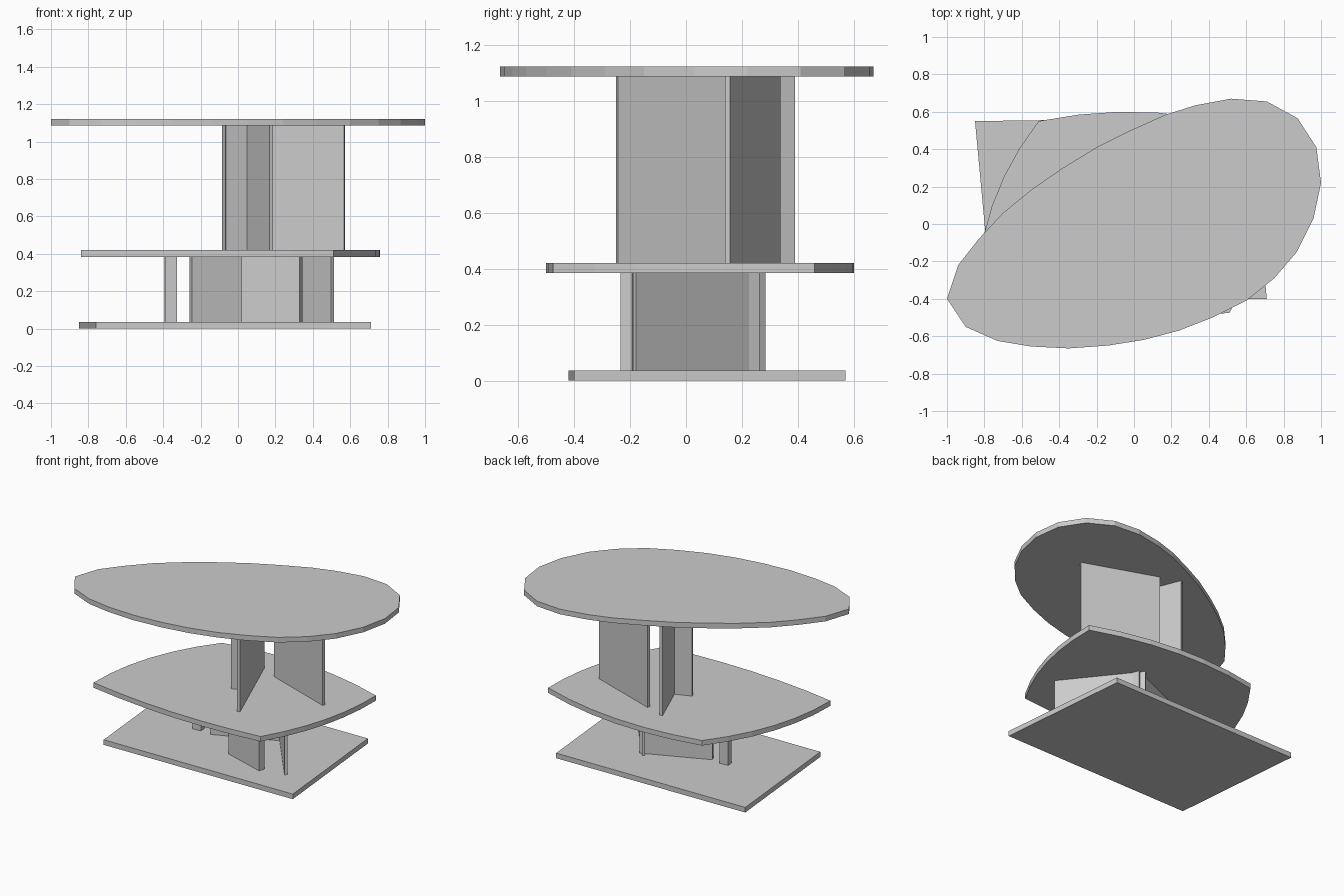
import bpy
import bmesh
from mathutils import Vector

old_cube = bpy.data.objects.get("Cube")
if old_cube:
    bpy.data.objects.remove(old_cube, do_unlink=True)

# Single plain grey for every part
grey = bpy.data.materials.new("plain_grey")
grey.use_nodes = True
colour = (0.6, 0.6, 0.6, 1)
grey.diffuse_color = colour
grey.node_tree.nodes["Principled BSDF"].inputs["Base Color"].default_value = colour

THICK = 0.036
BASE_TOP = THICK
MIDDLE_TOP = 0.42
TOTAL_HEIGHT = 1.122


def prism(name, outline, bottom, top):
    """Extrude a flat outline straight up between two heights."""
    bm = bmesh.new()
    face = bm.faces.new([bm.verts.new((x, y, bottom)) for x, y in outline])
    raised = bmesh.ops.extrude_face_region(bm, geom=[face])
    verts = [v for v in raised["geom"] if isinstance(v, bmesh.types.BMVert)]
    bmesh.ops.translate(bm, verts=verts, vec=(0, 0, top - bottom))
    bmesh.ops.recalc_face_normals(bm, faces=bm.faces)
    mesh = bpy.data.meshes.new(name)
    bm.to_mesh(mesh)
    bm.free()
    mesh.materials.append(grey)
    obj = bpy.data.objects.new(name, mesh)
    bpy.context.collection.objects.link(obj)
    return obj


def panel(name, start, end, thickness, bottom, top):
    """Upright board whose thickness lies to the left of start -> end."""
    a, b = Vector(start), Vector(end)
    along = (b - a).normalized()
    side = Vector((-along.y, along.x)) * thickness
    return prism(name, [a, b, b + side, a + side], bottom, top)


def bowed_outline(corners, bulges, steps=6):
    """Polygon whose sides bow outwards; corners run anticlockwise."""
    points = []
    for i, bulge in enumerate(bulges):
        a, b = Vector(corners[i]), Vector(corners[(i + 1) % len(corners)])
        along = (b - a).normalized()
        outward = Vector((along.y, -along.x))
        for step in range(steps):
            t = step / steps
            points.append(a.lerp(b, t) + outward * bulge * 4 * t * (1 - t))
    return points


# Base board: slightly skewed rectangle
prism("base_board", [(-.85, .55), (-.76, -.42), (.71, -.4), (.62, .57)], 0, BASE_TOP)

# Middle shelf: four corners joined by shallow arcs
middle = bowed_outline([(-.84, -.42), (.51, -.475), (.76, .46), (-.51, .55)],
                       [.05, .07, .09, .09])
prism("middle_shelf", middle, MIDDLE_TOP - THICK, MIDDLE_TOP)

# Table top: lopsided oval
oval = [(-1, -.4), (-.9, -.55), (-.73, -.625), (-.55, -.655), (-.35, -.665),
        (-.14, -.65), (.05, -.62), (.24, -.57), (.42, -.5), (.6, -.41),
        (.75, -.29), (.87, -.15), (.96, .03), (1, .22), (.975, .41),
        (.875, .565), (.71, .655), (.52, .67), (.33, .635), (.17, .585),
        (-.02, .5), (-.2, .41), (-.38, .3), (-.54, .19), (-.7, .06),
        (-.83, -.08), (-.94, -.22)]
prism("table_top", oval, TOTAL_HEIGHT - THICK, TOTAL_HEIGHT)

# Lower supports between base and middle shelf
lower = (BASE_TOP, MIDDLE_TOP - THICK)
panel("lower_front_panel", (.02, -.135), (.33, -.235), .045, *lower)
panel("lower_back_panel", (-.245, .04), (.196, .226), .04, *lower)
panel("lower_cross_panel", (.513, -.178), (.145, .285), .019, *lower)
panel("lower_left_block", (-.39, .045), (-.325, .05), .045, *lower)

# Upper supports between middle shelf and table top
upper = (MIDDLE_TOP, TOTAL_HEIGHT - THICK)
panel("upper_long_panel", (.187, -.243), (-.066, .39), .02, *upper)
panel("upper_right_panel", (.06, .32), (.567, .14), .019, *upper)
panel("upper_short_panel", (-.063, .012), (.05, .055), .022, *upper)
